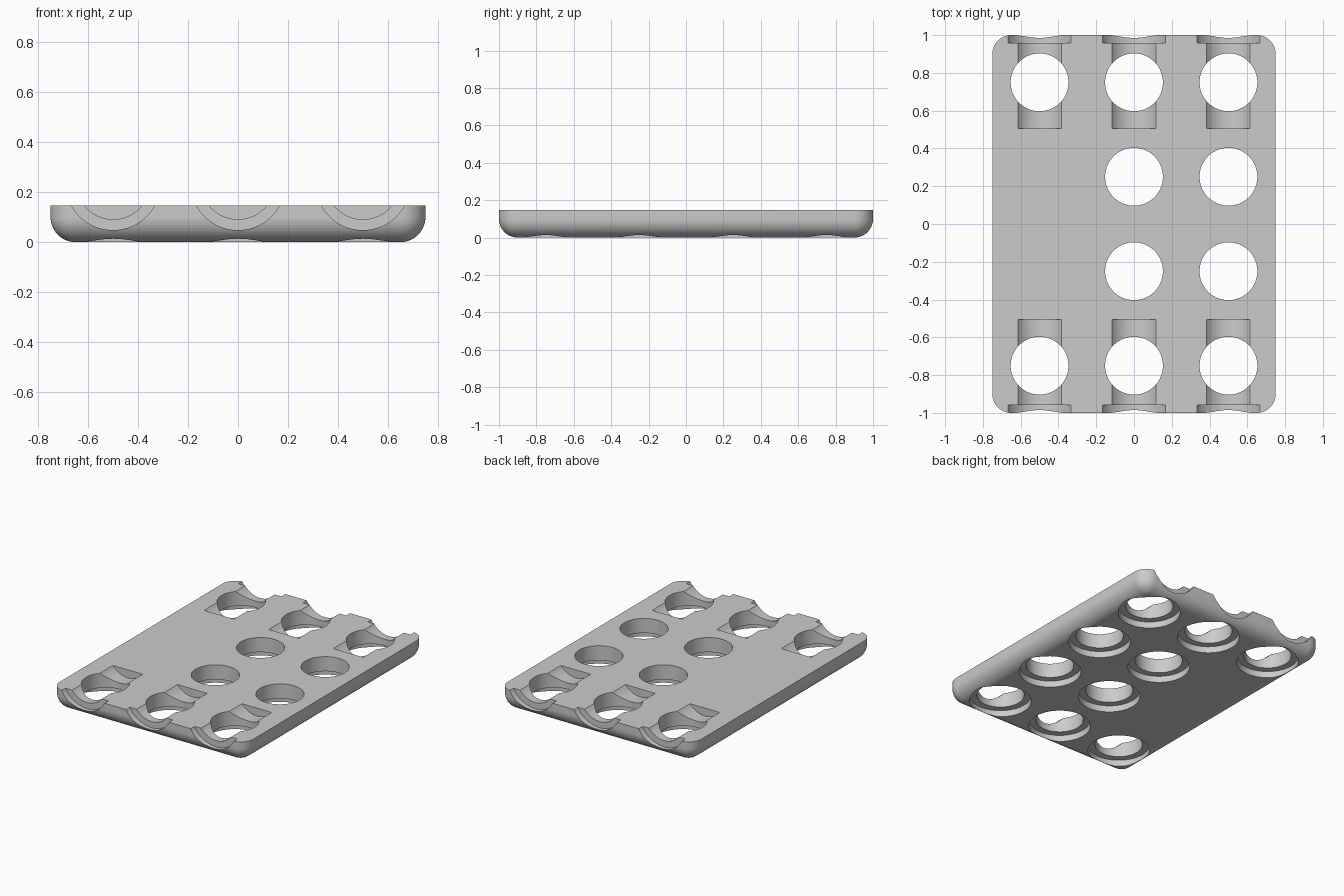
import bpy
import bmesh
from math import pi
from mathutils import Matrix, Vector

default = bpy.data.objects.get("Cube")
if default:
    bpy.data.objects.remove(default, do_unlink=True)

HEIGHT = 0.147
COLUMNS = (-0.5, 0, 0.5)
END_ROW, MID_ROW = 0.75, 0.25

grey = bpy.data.materials.new("light grey")
grey.use_nodes = True
grey.diffuse_color = (0.6, 0.6, 0.6, 1)
grey.node_tree.nodes["Principled BSDF"].inputs["Base Color"].default_value = grey.diffuse_color


def make_object(name, bm):
    bmesh.ops.recalc_face_normals(bm, faces=bm.faces)
    mesh = bpy.data.meshes.new(name)
    bm.to_mesh(mesh)
    bm.free()
    mesh.materials.append(grey)
    obj = bpy.data.objects.new(name, mesh)
    bpy.context.collection.objects.link(obj)
    return obj


def cylinders(name, radius, spans):
    """One mesh of separate cylinders, each running from a start to an end point."""
    bm = bmesh.new()
    for start, end in spans:
        start, end = Vector(start), Vector(end)
        axis = end - start
        turn = axis.to_track_quat("Z", "Y").to_matrix().to_4x4()
        bmesh.ops.create_cone(bm, cap_ends=True, segments=80, radius1=radius,
                              radius2=radius, depth=axis.length,
                              matrix=Matrix.Translation((start + end) / 2) @ turn)
    return make_object(name, bm)


def cut(target, cutter):
    mod = target.modifiers.new(cutter.name, "BOOLEAN")
    mod.operation = "DIFFERENCE"
    mod.solver = "EXACT"
    mod.object = cutter
    bpy.context.view_layer.objects.active = target
    bpy.ops.object.modifier_apply(modifier=mod.name)
    bpy.data.objects.remove(cutter, do_unlink=True)


# Plate with rounded corners and a rounded underside edge
bm = bmesh.new()
bmesh.ops.create_cube(bm, size=1, matrix=Matrix.Translation((0, 0, HEIGHT / 2))
                      @ Matrix.Diagonal((1.5, 2, HEIGHT, 1)))
rounded = [e for e in bm.edges if any(v.co.z < HEIGHT / 2 for v in e.verts)]
bmesh.ops.bevel(bm, geom=rounded, offset=0.1, segments=14, profile=0.5, affect="EDGES")
plate = make_object("plate", bm)

# Hole positions: full end rows, middle rows without the right column
end_spots = [(x, s * END_ROW) for x in COLUMNS for s in (-1, 1)]
mid_spots = [(x, s * MID_ROW) for x in COLUMNS[1:] for s in (-1, 1)]
spots = end_spots + mid_spots

# Through holes and the wider recesses underneath
cut(plate, cylinders("holes", 0.153, [((x, y, -0.1), (x, y, 0.3)) for x, y in spots]))
cut(plate, cylinders("recesses", 0.2, [((x, y, -0.1), (x, y, 0.045)) for x, y in spots]))

# Half-round channels from each end, with a wider collar groove at the rim
AXIS_Z = 0.238


def end_runs(inner):
    return [((x, s * inner, AXIS_Z), (x, s * 1.1, AXIS_Z)) for x in COLUMNS for s in (-1, 1)]


cut(plate, cylinders("channels", 0.147, end_runs(0.505)))
cut(plate, cylinders("collars", 0.19, end_runs(0.957)))

# Smooth the curves, keep cut edges sharp
bpy.ops.object.select_all(action="DESELECT")
plate.select_set(True)
bpy.context.view_layer.objects.active = plate
bpy.ops.object.shade_smooth_by_angle(angle=pi / 6)
